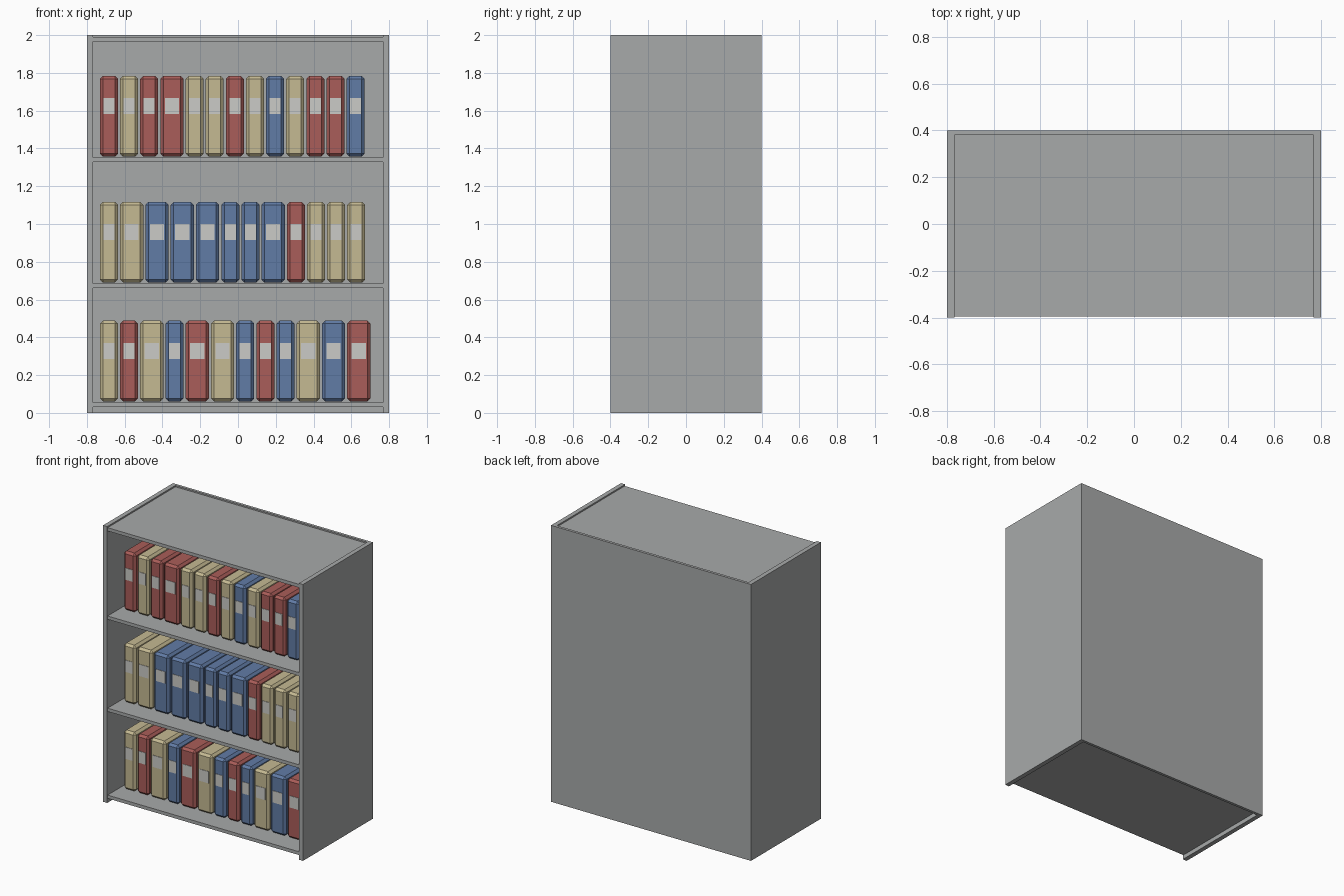
import bpy
import bmesh
from mathutils import Vector

cube = bpy.data.objects.get("Cube")
if cube:
    bpy.data.objects.remove(cube, do_unlink=True)


def material(name, rgb):
    mat = bpy.data.materials.new(name)
    mat.use_nodes = True
    mat.diffuse_color = (*rgb, 1)
    mat.node_tree.nodes["Principled BSDF"].inputs["Base Color"].default_value = (*rgb, 1)
    return mat


GREY = material("shelf grey", (0.39, 0.40, 0.40))
LABEL = material("label white", (0.60, 0.60, 0.57))
BINDERS = {
    "R": material("binder red", (0.40, 0.11, 0.10)),
    "Y": material("binder cream", (0.56, 0.49, 0.29)),
    "B": material("binder blue", (0.12, 0.20, 0.38)),
}


def box(name, low, high, mat, bevel=0):
    """Box between two corners, with optional chamfered edges."""
    low, high = Vector(low), Vector(high)
    size, centre = high - low, (low + high) / 2
    mesh = bpy.data.meshes.new(name)
    bm = bmesh.new()
    bmesh.ops.create_cube(bm, size=1)
    bmesh.ops.scale(bm, vec=size, verts=bm.verts)
    if bevel:
        bmesh.ops.bevel(bm, geom=bm.edges[:], offset=bevel, segments=1, affect="EDGES")
    bm.to_mesh(mesh)
    bm.free()
    mesh.materials.append(mat)
    obj = bpy.data.objects.new(name, mesh)
    obj.location = centre
    bpy.context.collection.objects.link(obj)
    return obj


# Cabinet: two sides, a back and four boards
HALF_W, HALF_D, HEIGHT = 0.8, 0.4, 2.0
INNER = 0.767
BACK = 0.38
BOARD = 0.024
box("left_side", (INNER, -HALF_D, 0), (HALF_W, HALF_D, HEIGHT), GREY)
box("right_side", (-HALF_W, -HALF_D, 0), (-INNER, HALF_D, HEIGHT), GREY)
box("back_panel", (-INNER, BACK, 0), (INNER, HALF_D, HEIGHT), GREY)

board_tops = {"bottom_board": 0.055, "lower_shelf": 0.684,
              "upper_shelf": 1.351, "top_board": 1.99}
for name, top in board_tops.items():
    box(name, (-INNER, -0.395, top - BOARD), (INNER, BACK, top), GREY)

# Binders: colour letter, capital W after it marks a wide one
ROWS = {
    "bottom_board": "Y R YW B RW YW B R B YW BW RW",
    "lower_shelf": "Y YW BW BW BW B B BW R Y Y Y",
    "upper_shelf": "R Y R RW Y Y R Y B Y R R B",
}
FRONT, REAR = -0.27, 0.2
GAP = 0.011
for shelf, row in ROWS.items():
    x, floor = -0.731, board_tops[shelf] + 0.006
    for i, code in enumerate(row.split(), 1):
        width = 0.123 if code.endswith("W") else 0.0955
        box(f"{shelf}_binder_{i}", (x, FRONT, floor),
            (x + width, REAR, floor + 0.427), BINDERS[code[0]], 0.016)
        # Spine label
        mid, half = x + width / 2, width * 0.305
        box(f"{shelf}_label_{i}", (mid - half, FRONT - 0.003, floor + 0.225),
            (mid + half, FRONT + 0.003, floor + 0.31), LABEL)
        x += width + GAP
